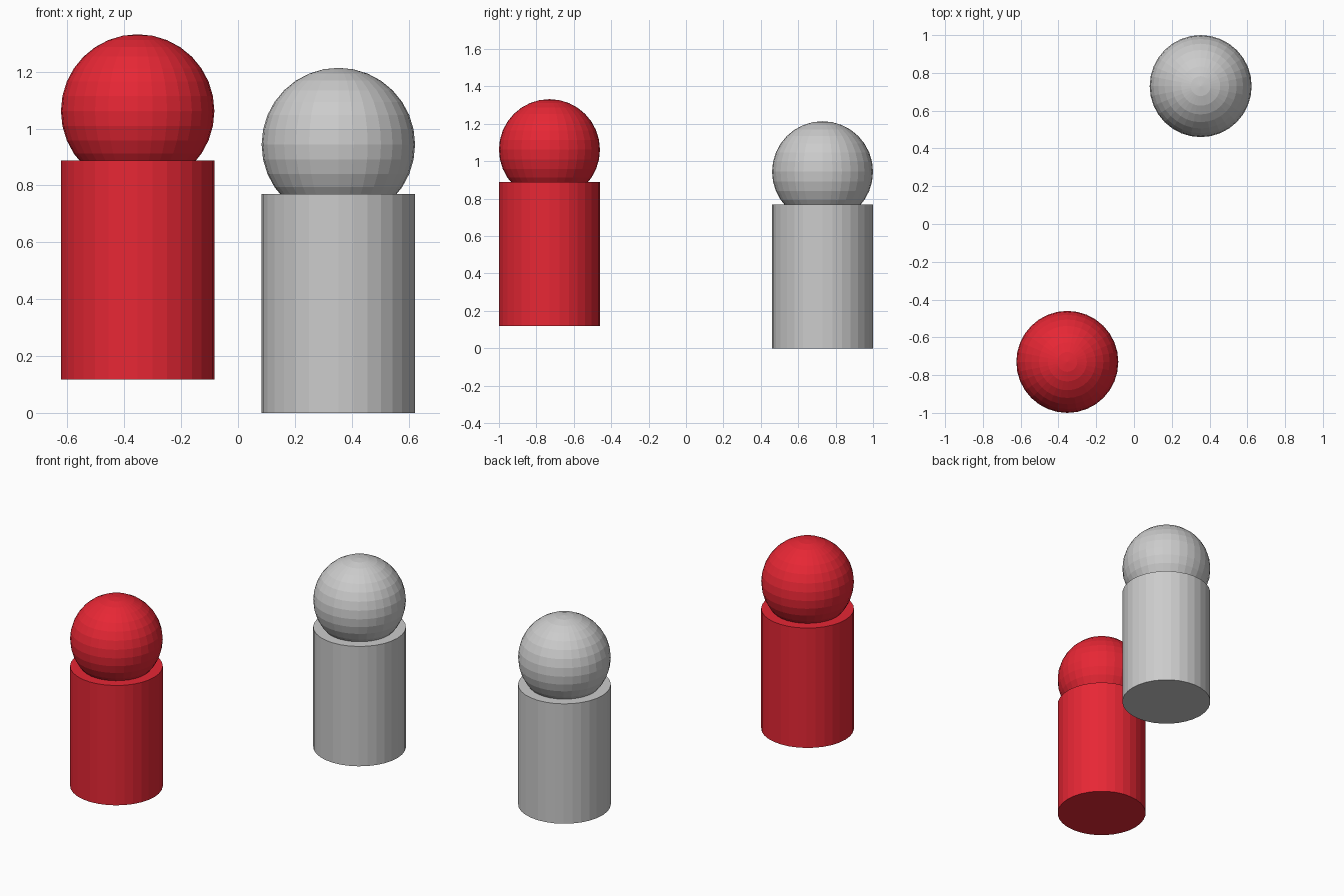
import bpy

if "Cube" in bpy.data.objects:
    bpy.data.objects.remove(bpy.data.objects["Cube"])

RADIUS = 0.27
BODY_HEIGHT = 0.77
HEAD_OFFSET = 0.944  # head centre above the foot of the body


def pawn(prefix, x, y, z, material=None):
    # Cylindrical body
    bpy.ops.mesh.primitive_cylinder_add(
        vertices=32, radius=RADIUS, depth=BODY_HEIGHT,
        location=(x, y, z + BODY_HEIGHT / 2))
    body = bpy.context.object
    body.name = prefix + "_body"

    # Round head sunk into the body
    bpy.ops.mesh.primitive_uv_sphere_add(
        segments=32, ring_count=16, radius=RADIUS,
        location=(x, y, z + HEAD_OFFSET))
    head = bpy.context.object
    head.name = prefix + "_head"

    if material:
        for part in (body, head):
            part.data.materials.append(material)


red = bpy.data.materials.new("red")
red.diffuse_color = (0.8, 0.02, 0.035, 1)
red.use_nodes = True
red.node_tree.nodes["Principled BSDF"].inputs["Base Color"].default_value = red.diffuse_color

# Raised red figure in front, grey figure behind
pawn("red_figure", -0.353, -0.73, 0.118, red)
pawn("grey_figure", 0.353, 0.73, 0.0)
